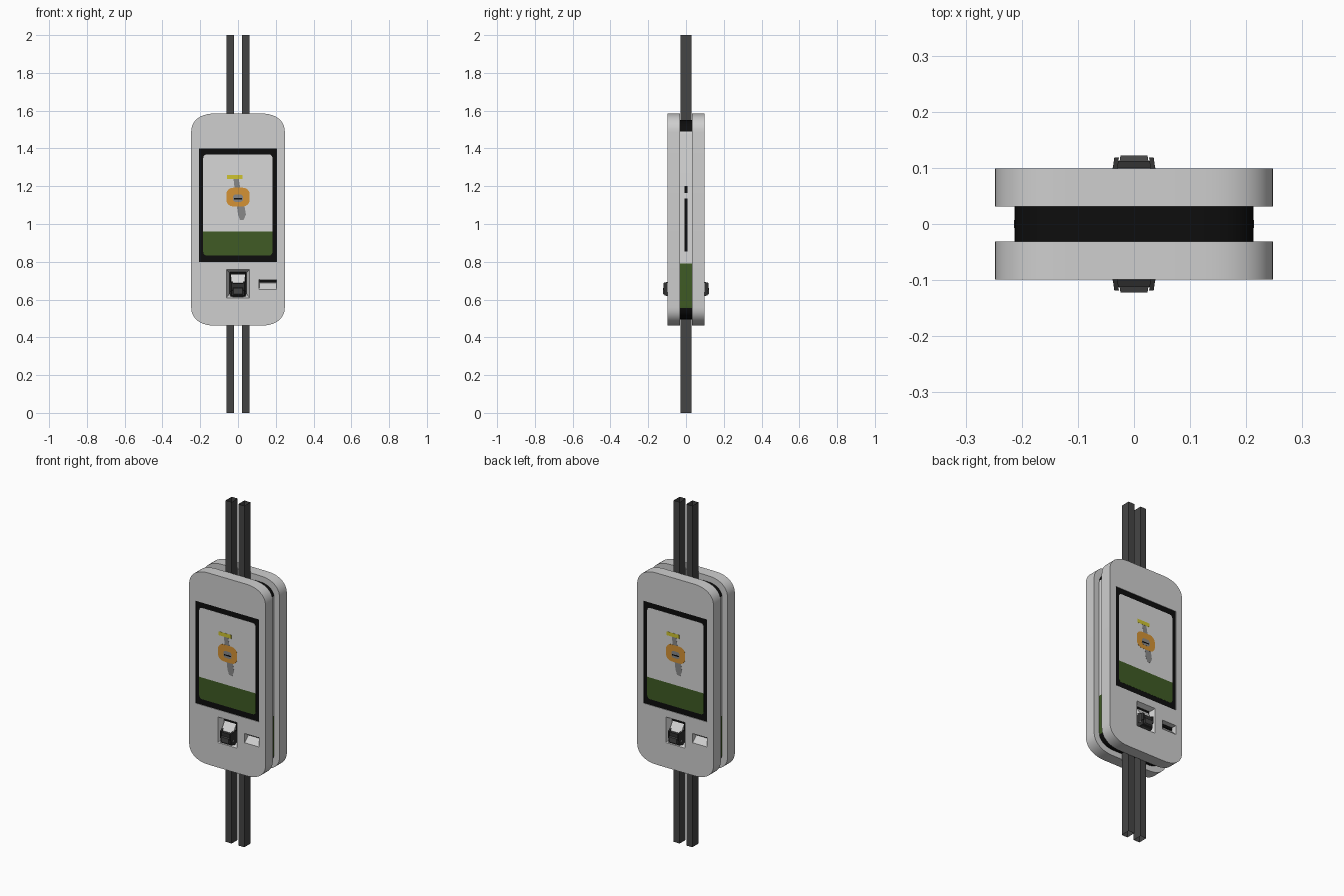
import bpy, bmesh, math
from mathutils import Vector

if "Cube" in bpy.data.objects:
    bpy.data.objects.remove(bpy.data.objects["Cube"])


def material(name, r, g, b):
    m = bpy.data.materials.new(name)
    m.diffuse_color = (r, g, b, 1)
    m.use_nodes = True
    m.node_tree.nodes["Principled BSDF"].inputs["Base Color"].default_value = m.diffuse_color
    return m


SHELL = material("light grey shell", 0.62, 0.62, 0.62)
WHITE = material("screen white", 0.68, 0.68, 0.68)
BLACK = material("black", 0.004, 0.004, 0.004)
POLE = material("dark grey metal", 0.06, 0.06, 0.06)
READER = material("charcoal plastic", 0.03, 0.03, 0.03)
GREEN = material("dark green", 0.05, 0.105, 0.018)
ORANGE = material("orange", 0.66, 0.29, 0.035)
YELLOW = material("yellow", 0.62, 0.55, 0.03)
GREY = material("mid grey", 0.25, 0.25, 0.25)


def finish(name, bm, *mats):
    bmesh.ops.recalc_face_normals(bm, faces=bm.faces[:])
    me = bpy.data.meshes.new(name)
    bm.to_mesh(me)
    bm.free()
    for m in mats:
        me.materials.append(m)
    ob = bpy.data.objects.new(name, me)
    bpy.context.collection.objects.link(ob)
    return ob


def prism_bm(pts, y0, y1):
    """Outline in x, z extruded from y0 to y1."""
    bm = bmesh.new()
    a = [bm.verts.new((x, y0, z)) for x, z in pts]
    b = [bm.verts.new((x, y1, z)) for x, z in pts]
    bm.faces.new(a)
    bm.faces.new(b[::-1])
    n = len(pts)
    for i in range(n):
        bm.faces.new((a[i], b[i], b[(i + 1) % n], a[(i + 1) % n]))
    return bm


def rect(x0, x1, z0, z1):
    return [(x0, z0), (x1, z0), (x1, z1), (x0, z1)]


def rounded(x0, x1, z0, z1, rx, rz, n=10, power=2.3):
    """Rectangle with soft superelliptic corners."""
    pts = []
    for q, (cx, cz) in enumerate([(x1 - rx, z1 - rz), (x0 + rx, z1 - rz),
                                  (x0 + rx, z0 + rz), (x1 - rx, z0 + rz)]):
        for i in range(n + 1):
            t = (q + i / n) * math.pi / 2
            c, s = math.cos(t), math.sin(t)
            pts.append((cx + rx * math.copysign(abs(c) ** (2 / power), c),
                        cz + rz * math.copysign(abs(s) ** (2 / power), s)))
    # drop any doubled points
    return [p for i, p in enumerate(pts) if math.dist(p, pts[i - 1]) > 1e-5]


def taper(name, back, yb, front, yf, mat):
    """Block between a back rectangle and a front rectangle."""
    bm = prism_bm(rect(*front), yf, yb)
    bm.verts.ensure_lookup_table()
    for v, (x, z) in zip(bm.verts[4:], rect(*back)):
        v.co.x, v.co.z = x, z
    return finish(name, bm, mat)


def pair(ob):
    """Repeat a front part on the back, turned half way round."""
    other = ob.copy()
    ob.name, other.name = "front_" + ob.name, "back_" + ob.name
    other.rotation_euler.z = math.pi
    bpy.context.collection.objects.link(other)


def smooth(ob):
    ob.data.shade_smooth()
    ob.data.set_sharp_from_angle(angle=math.radians(30))


F = -0.0985   # front face of the shell

# two open-ended square tubes
for side in (-1, 1):
    bm = prism_bm(rect(side * 0.041 - 0.0195, side * 0.041 + 0.0195, 0, 2), -0.028, 0.028)
    caps = [f for f in bm.faces
            if max(v.co.z for v in f.verts) - min(v.co.z for v in f.verts) < 0.01]
    bmesh.ops.delete(bm, geom=caps, context='FACES_ONLY')
    finish("left_pole" if side < 0 else "right_pole", bm, POLE)

# core between the shells, with white and green bands on its flat sides
bm = prism_bm(rounded(-0.213, 0.213, 0.495, 1.55, 0.1, 0.075), -0.031, 0.031)
bmesh.ops.bisect_plane(bm, geom=bm.verts[:] + bm.edges[:] + bm.faces[:],
                       plane_co=(0, 0, 0.79), plane_no=(0, 0, 1))
bm.normal_update()
for f in bm.faces:
    if abs(f.normal.x) > 0.99:
        f.material_index = 1 if f.calc_center_median().z > 0.79 else 2
smooth(finish("core", bm, BLACK, WHITE, GREEN))
for side in (-1, 1):
    for z0, z1 in ((0.855, 1.135), (1.165, 1.2)):
        bm = prism_bm(rect(side * 0.2125 - 0.0015, side * 0.2125 + 0.0015, z0, z1),
                      -0.007, 0.007)
        finish("core_side_line", bm, BLACK)

# shell with recesses for screen, reader and slot
shell = finish("shell", prism_bm(rounded(-0.248, 0.248, 0.462, 1.585, 0.13, 0.1),
                                 F, -0.031), SHELL)
cutters = [
    taper("screen_cutter", (-0.206, 0.206, 0.8, 1.4), F + 0.004,
          (-0.206, 0.206, 0.8, 1.4), F - 0.02, SHELL),
    taper("reader_cutter", (-0.046, 0.046, 0.63, 0.742), F + 0.035,
          (-0.062, 0.062, 0.608, 0.758), F - 0.0001, SHELL),
    taper("slot_cutter", (0.114, 0.203, 0.688, 0.705), F + 0.035,
          (0.112, 0.205, 0.653, 0.707), F - 0.0001, SHELL),
]
for c in cutters:
    c.hide_render = True
    mod = shell.modifiers.new(c.name, 'BOOLEAN')
    mod.operation = 'DIFFERENCE'
    mod.solver = 'EXACT'
    mod.object = c
dg = bpy.context.evaluated_depsgraph_get()
cut_mesh = bpy.data.meshes.new_from_object(shell.evaluated_get(dg))
shell.modifiers.clear()
shell.data = cut_mesh
for c in cutters:
    bpy.data.objects.remove(c)
smooth(shell)
pair(shell)

# screen: black bezel, display with green lower band
S = F + 0.003
pair(finish("screen_bezel", prism_bm(rect(-0.206, 0.206, 0.8, 1.4), S, S + 0.003), BLACK))
bm = prism_bm(rounded(-0.184, 0.182, 0.833, 1.368, 0.018, 0.018, 4, 2), S - 0.001, S + 0.001)
bmesh.ops.bisect_plane(bm, geom=bm.verts[:] + bm.edges[:] + bm.faces[:],
                       plane_co=(0, 0, 0.96), plane_no=(0, 0, 1))
for f in bm.faces:
    f.material_index = int(f.calc_center_median().z < 0.96)
pair(finish("display", bm, WHITE, GREEN))

# picture on the display, as thin plates
ring = rounded(-0.062, 0.062, 1.093, 1.192, 0.035, 0.035, 4, 2)
picture = [
    ("picture_arm", [(-0.025, 1.25), (-0.015, 1.16), (0.0, 1.05), (0.01, 1.022),
                     (0.03, 1.022), (0.042, 1.05), (0.03, 1.12), (0.012, 1.19),
                     (0.002, 1.25)], GREY),
    ("picture_band", ring, ORANGE),
    ("picture_bar", [(-0.058, 1.238), (0.024, 1.238), (0.024, 1.26), (-0.058, 1.26)], YELLOW),
    ("picture_centre", rounded(-0.027, 0.027, 1.117, 1.157, 0.015, 0.015, 3, 2), GREY),
    ("picture_line", rect(-0.022, 0.022, 1.13, 1.137), BLACK),
]
for i, (name, pts, mat) in enumerate(picture):
    d = S - 0.0014 - 0.0003 * i
    pair(finish(name, prism_bm(pts, d, S), mat))

# card reader: dark back, white sloping tray, charcoal mouth and nose
pair(taper("reader_back", (-0.046, 0.046, 0.63, 0.742), F + 0.036,
           (-0.043, 0.043, 0.634, 0.745), F + 0.028, BLACK))
pair(taper("reader_tray", (-0.038, 0.038, 0.64, 0.735), F + 0.03,
           (-0.038, 0.038, 0.64, 0.685), F - 0.002, WHITE))
pair(taper("reader_mouth", (-0.042, 0.042, 0.612, 0.692), F + 0.028,
           (-0.034, 0.034, 0.622, 0.684), F - 0.014, READER))
pair(taper("reader_nose", (-0.03, 0.03, 0.614, 0.67), F + 0.01,
           (-0.024, 0.024, 0.63, 0.66), F - 0.0235, POLE))
for side in (-1, 1):
    pair(taper("reader_cheek", (side * 0.036 - 0.005, side * 0.036 + 0.005, 0.64, 0.7),
               F + 0.02, (side * 0.031 - 0.004, side * 0.031 + 0.004, 0.65, 0.688),
               F - 0.02, READER))

# ticket slot mouth
pair(finish("slot_mouth", prism_bm(rect(0.114, 0.203, 0.689, 0.7045),
                                   F + 0.028, F + 0.036), BLACK))
